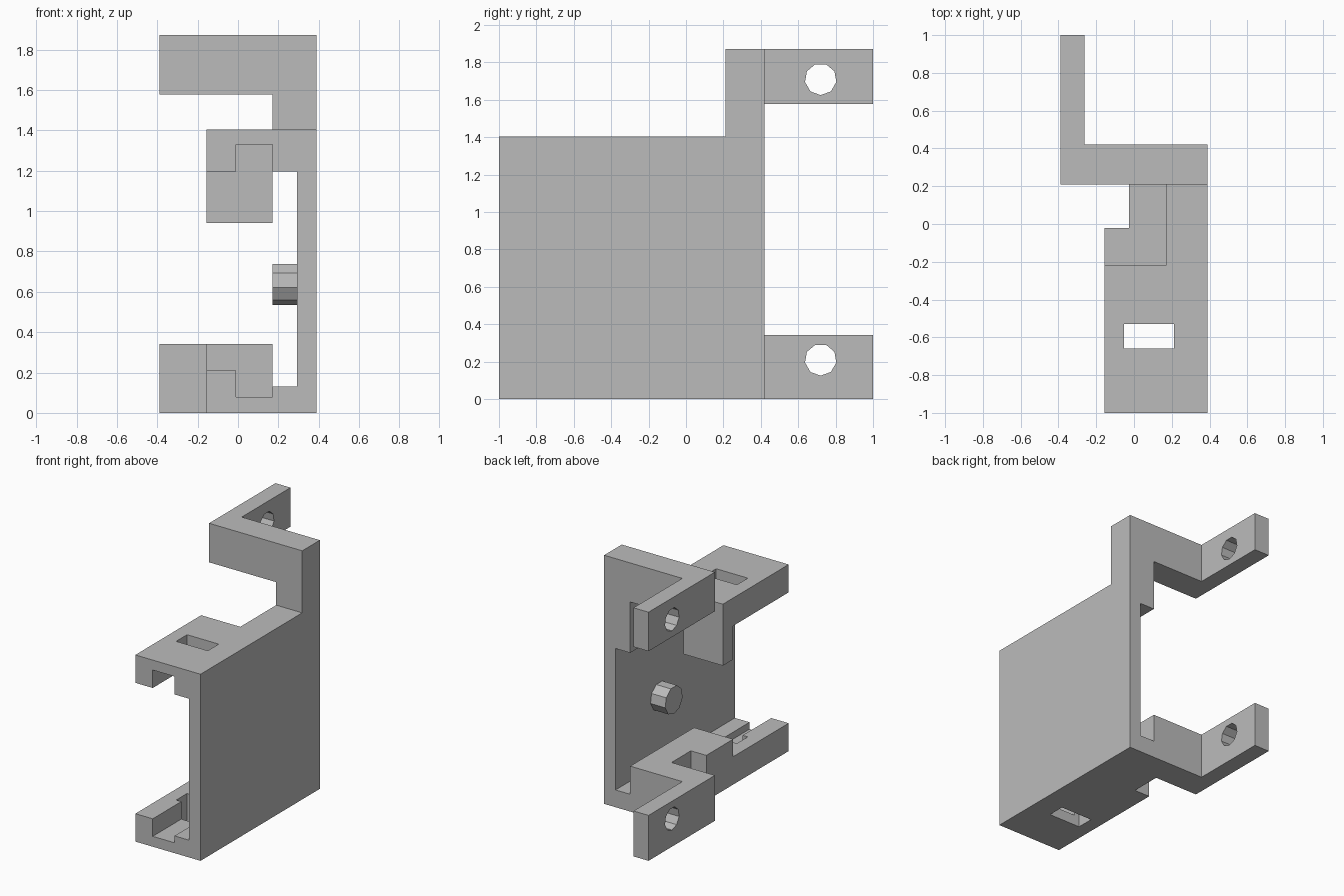
import bpy, bmesh, math
from mathutils import Vector

cube = bpy.data.objects.get("Cube")
if cube:
    bpy.data.objects.remove(cube, do_unlink=True)

grey = bpy.data.materials.new("plain_grey")
grey.use_nodes = True
COLOUR = (0.5, 0.5, 0.5, 1)
grey.diffuse_color = COLOUR
grey.node_tree.nodes["Principled BSDF"].inputs["Base Color"].default_value = COLOUR

AXES = {"x": lambda a, b, c: (c, a, b),
        "y": lambda a, b, c: (a, c, b),
        "z": lambda a, b, c: (a, b, c)}


def prism(name, outline, axis, start, end):
    """Extrude a flat outline along an axis from start to end."""
    place = AXES[axis]
    bm = bmesh.new()
    face = bm.faces.new([bm.verts.new(place(a, b, start)) for a, b in outline])
    side = bmesh.ops.extrude_face_region(bm, geom=[face])["geom"]
    bmesh.ops.translate(bm, vec=Vector(place(0, 0, end - start)),
                        verts=[v for v in side if isinstance(v, bmesh.types.BMVert)])
    bmesh.ops.recalc_face_normals(bm, faces=bm.faces)
    mesh = bpy.data.meshes.new(name)
    bm.to_mesh(mesh)
    bm.free()
    mesh.materials.append(grey)
    obj = bpy.data.objects.new(name, mesh)
    bpy.context.scene.collection.objects.link(obj)
    return obj


def box(name, x0, x1, y0, y1, z0, z1):
    return prism(name, [(x0, y0), (x1, y0), (x1, y1), (x0, y1)], "z", z0, z1)


def round_bar(name, y, z, radius, x0, x1, sides=9):
    angles = [math.tau * i / sides - math.pi / 2 for i in range(sides)]
    ring = [(y + radius * math.cos(a), z + radius * math.sin(a)) for a in angles]
    return prism(name, ring, "x", x0, x1)


OUT, WALL, RAIL, LIP = 0.388, 0.293, 0.171, -0.155
FRONT, STEP, BACK = -1.0, 0.21, 0.42
TRAY, TOP, ARM = 1.405, 1.872, 0.342

# Side wall with slotted top and bottom trays
body = prism("mounting_bracket", [
    (OUT, 0), (LIP, 0), (LIP, 0.21), (-0.01, 0.21), (-0.01, 0.078), (RAIL, 0.078),
    (RAIL, 0.13), (WALL, 0.13), (WALL, 1.195), (RAIL, 1.195), (RAIL, 1.33),
    (-0.01, 1.33), (-0.01, 1.195), (LIP, 1.195), (LIP, TRAY), (OUT, TRAY)],
    "y", FRONT, -0.28)

# Rear of the wall, with narrow rails only
rear_wall = prism("rear_wall", [
    (OUT, 0), (RAIL, 0), (RAIL, 0.13), (WALL, 0.13), (WALL, 1.195),
    (RAIL, 1.195), (RAIL, TRAY), (OUT, TRAY)], "y", -0.28, BACK)

# Stops at the ends of the slots
upper_stop = box("upper_stop", LIP, RAIL, -0.34, -0.217, 0.942, TRAY)
lower_stop = prism("lower_stop", [
    (RAIL, -0.34), (LIP, -0.34), (LIP, -0.02), (-0.026, -0.02),
    (-0.026, STEP), (RAIL, STEP)], "z", 0, ARM)

# Post and the two cranked arms
post = box("post", RAIL, OUT, STEP, BACK, 1.195, TOP)


def arm(name, inner, z0, z1):
    return prism(name, [(inner, STEP), (-OUT, STEP), (-OUT, 1), (-0.263, 1),
                        (-0.263, BACK), (inner, BACK)], "z", z0, z1)


upper_arm = arm("upper_arm", OUT, 1.578, TOP)
lower_arm = arm("lower_arm", RAIL, 0, ARM)

# Cutters: tray windows and arm bolt holes
window = box("window_cutter", -0.053, 0.211, -0.66, -0.53, -0.1, 1.6)
holes = [round_bar("hole_cutter", 0.72, z, 0.085, -0.5, -0.2) for z in (0.21, 1.71)]

# Combine the parts into one solid
steps = [(p, "UNION") for p in (rear_wall, upper_stop, lower_stop, post, upper_arm, lower_arm)]
steps += [(c, "DIFFERENCE") for c in [window] + holes]
for part, operation in steps:
    mod = body.modifiers.new(part.name, "BOOLEAN")
    mod.operation, mod.solver, mod.object = operation, "EXACT", part
    part.hide_render = True
bpy.context.view_layer.update()
solid = bpy.data.meshes.new_from_object(body.evaluated_get(bpy.context.evaluated_depsgraph_get()))
body.modifiers.clear()
body.data = solid
for part, _ in steps:
    bpy.data.objects.remove(part, do_unlink=True)

# Tidy coplanar seams
bm = bmesh.new()
bm.from_mesh(solid)
bmesh.ops.remove_doubles(bm, verts=bm.verts, dist=0.0001)
bmesh.ops.dissolve_limit(bm, angle_limit=0.01, verts=bm.verts, edges=bm.edges)
bm.to_mesh(solid)
bm.free()

# Locating peg on the inside of the wall
round_bar("locating_peg", -0.10, 0.64, 0.105, RAIL, WALL)
